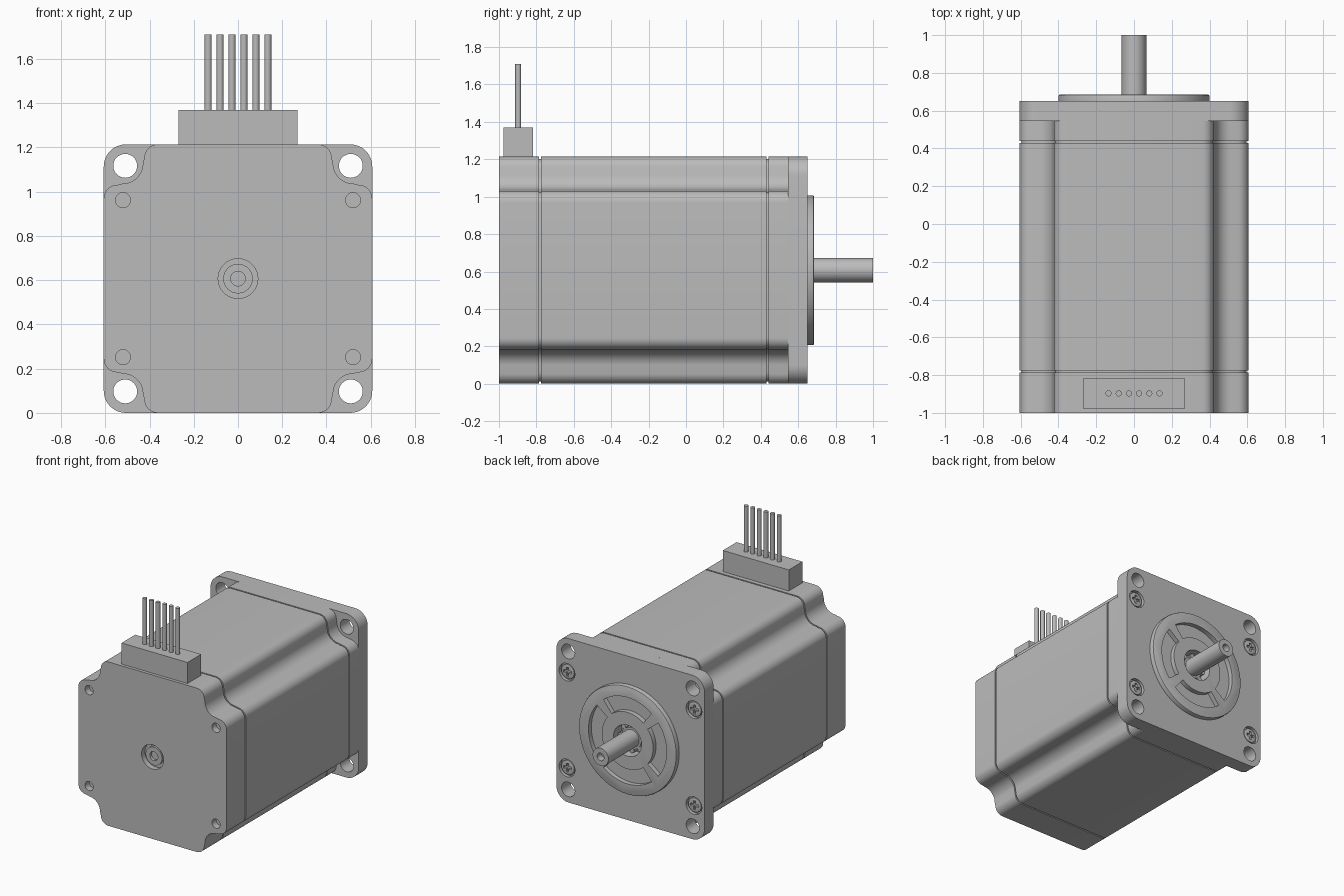
import bpy, bmesh
from math import sin, cos, pi, radians
from mathutils import Matrix

cube = bpy.data.objects.get("Cube")
if cube:
    bpy.data.objects.remove(cube, do_unlink=True)

MID = 0.607   # motor axis height, also the half width
grey = bpy.data.materials.new("motor_grey")
grey.use_nodes = True
grey.diffuse_color = (0.5, 0.5, 0.5, 1)
grey.node_tree.nodes["Principled BSDF"].inputs["Base Color"].default_value = (0.5, 0.5, 0.5, 1)


# --- 2D outlines, measured from the motor axis in x and z ---
def arc(cx, cz, r, a0, a1, n):
    return [(cx + r * cos(radians(a0 + (a1 - a0) * i / n)),
             cz + r * sin(radians(a0 + (a1 - a0) * i / n))) for i in range(n + 1)]


def circle(r, cx=0, cz=0, n=32):
    return arc(cx, cz, r, 0, 360, n)[:-1]


def four_corners(corner):
    """Repeat a corner outline by quarter turns."""
    pts = []
    for _ in range(4):
        pts += corner
        corner = [(-z, x) for x, z in corner]
    return pts


def body_outline(s=1.0):
    """Square with scooped corners."""
    e = 0.362
    corner = (arc(MID - 0.062, e, 0.062, 0, 90, 8)
              + arc(0.52, 0.52, 0.09, 270, 180, 10)
              + arc(e, MID - 0.062, 0.062, 0, 90, 8))
    return [(x * s, z * s) for x, z in four_corners(corner)]


def sector(r0, r1, mid, half):
    return (arc(0, 0, r1, mid - half, mid + half, 14)
            + arc(0, 0, r0, mid + half, mid - half, 14))


def cross(cx, cz, a, b):
    return [(cx + x, cz + z) for x, z in four_corners([(a, -b), (a, b), (b, b)])]


# --- builders ---
def finish(name, bm):
    bmesh.ops.recalc_face_normals(bm, faces=bm.faces)
    me = bpy.data.meshes.new(name)
    bm.to_mesh(me)
    bm.free()
    me.materials.append(grey)
    ob = bpy.data.objects.new(name, me)
    bpy.context.collection.objects.link(ob)
    return ob


def activate(ob):
    bpy.ops.object.select_all(action='DESELECT')
    ob.select_set(True)
    bpy.context.view_layer.objects.active = ob


def prisms(name, shapes, bevel=0):
    """Extrude each (outline, y0, y1) along y into one mesh."""
    bm = bmesh.new()
    for pts, y0, y1 in shapes:
        face = bm.faces.new([bm.verts.new((x, y0, z + MID)) for x, z in pts])
        ext = bmesh.ops.extrude_face_region(bm, geom=[face], use_keep_orig=True)
        top = [g for g in ext["geom"] if isinstance(g, bmesh.types.BMVert)]
        bmesh.ops.translate(bm, verts=top, vec=(0, y1 - y0, 0))
        if bevel:
            rim = [e for e in bm.edges if all(v in top for v in e.verts)]
            bmesh.ops.bevel(bm, geom=rim, offset=bevel, segments=2, profile=0.5, affect='EDGES')
    return finish(name, bm)


def part(name, outline, y0, y1, cuts=(), bevel=0):
    """A prism with holes cut into it, shaded smooth with sharp edges."""
    ob = prisms(name, [(outline, y0, y1)], bevel)
    if cuts:
        cutter = prisms(name + "_cutter", cuts)
        cutter.hide_render = True
        mod = ob.modifiers.new("holes", 'BOOLEAN')
        mod.operation, mod.solver, mod.object = 'DIFFERENCE', 'EXACT', cutter
        activate(ob)
        bpy.ops.object.modifier_apply(modifier=mod.name)
        bpy.data.objects.remove(cutter, do_unlink=True)
    activate(ob)
    bpy.ops.object.shade_smooth_by_angle(angle=radians(30))
    return ob


SIGNS = [(sx, sz) for sx in (-1, 1) for sz in (-1, 1)]
screw_spots = [(0.52 * sx, 0.355 * sz) for sx, sz in SIGNS]
mount_spots = [(0.51 * sx, 0.51 * sz) for sx, sz in SIGNS]

# --- body: three sections separated by thin grooves over an inner core ---
part("end_cap", body_outline(), -1.0, -0.785,
     [(circle(0.034, x, z, 20), -1.1, -0.95) for x, z in screw_spots]
     + [(circle(0.09), -1.1, -0.96)])
part("stator", body_outline(), -0.775, 0.43)
part("front_housing", body_outline(), 0.44, 0.55)
part("groove_core", body_outline(0.98), -0.9, 0.54)
part("end_bearing", circle(0.067), -0.97 + 0.02, -0.985, [(circle(0.033), -1.1, -0.965)])
part("end_bearing_seat", circle(0.075), -0.965, -0.94)

# --- mounting flange with through holes, screw recesses and bearing bore ---
flange_outline = four_corners(arc(MID - 0.1, MID - 0.1, 0.1, 0, 90, 10))
part("mounting_flange", flange_outline, 0.545, 0.65,
     [(circle(0.054, x, z), 0.4, 0.8) for x, z in mount_spots]
     + [(circle(0.065, x, z, 28), 0.625, 0.8) for x, z in screw_spots]
     + [(circle(0.115), 0.59, 0.8)])
for i, (x, z) in enumerate(screw_spots):
    part(f"flange_screw_{i + 1}", circle(0.054, x, z, 28), 0.61, 0.643,
         [(cross(x, z, 0.032, 0.009), 0.627, 0.7)], bevel=0.006)

# --- pilot boss with four curved windows ---
part("pilot_boss", circle(0.4, n=64), 0.64, 0.685,
     [(sector(0.21, 0.32, a, 38), 0.6, 0.8) for a in (0, 90, 180, 270)]
     + [(circle(0.115), 0.6, 0.8)], bevel=0.008)

# --- shaft and its bearing ---
part("shaft", circle(0.065), 0.5, 1.0, [(circle(0.028, n=20), 0.95, 1.1)])
part("bearing_inner_ring", circle(0.08), 0.57, 0.64)
for i in range(8):
    a = 2 * pi * i / 8
    part(f"bearing_roller_{i + 1}", circle(0.018, 0.094 * cos(a), 0.094 * sin(a), 12), 0.57, 0.635)

# --- connector block and pins ---
bm = bmesh.new()
bmesh.ops.create_cube(bm, size=1, matrix=Matrix.Translation((0, -0.897, 1.285))
                      @ Matrix.Diagonal((0.54, 0.16, 0.17, 1)))
finish("connector_block", bm)
for i in range(6):
    bm = bmesh.new()
    bmesh.ops.create_cone(bm, cap_ends=True, segments=16, radius1=0.016, radius2=0.016, depth=0.36,
                          matrix=Matrix.Translation(((i - 2.5) * 0.054, -0.897, 1.53)))
    activate(finish(f"connector_pin_{i + 1}", bm))
    bpy.ops.object.shade_smooth_by_angle(angle=radians(30))
